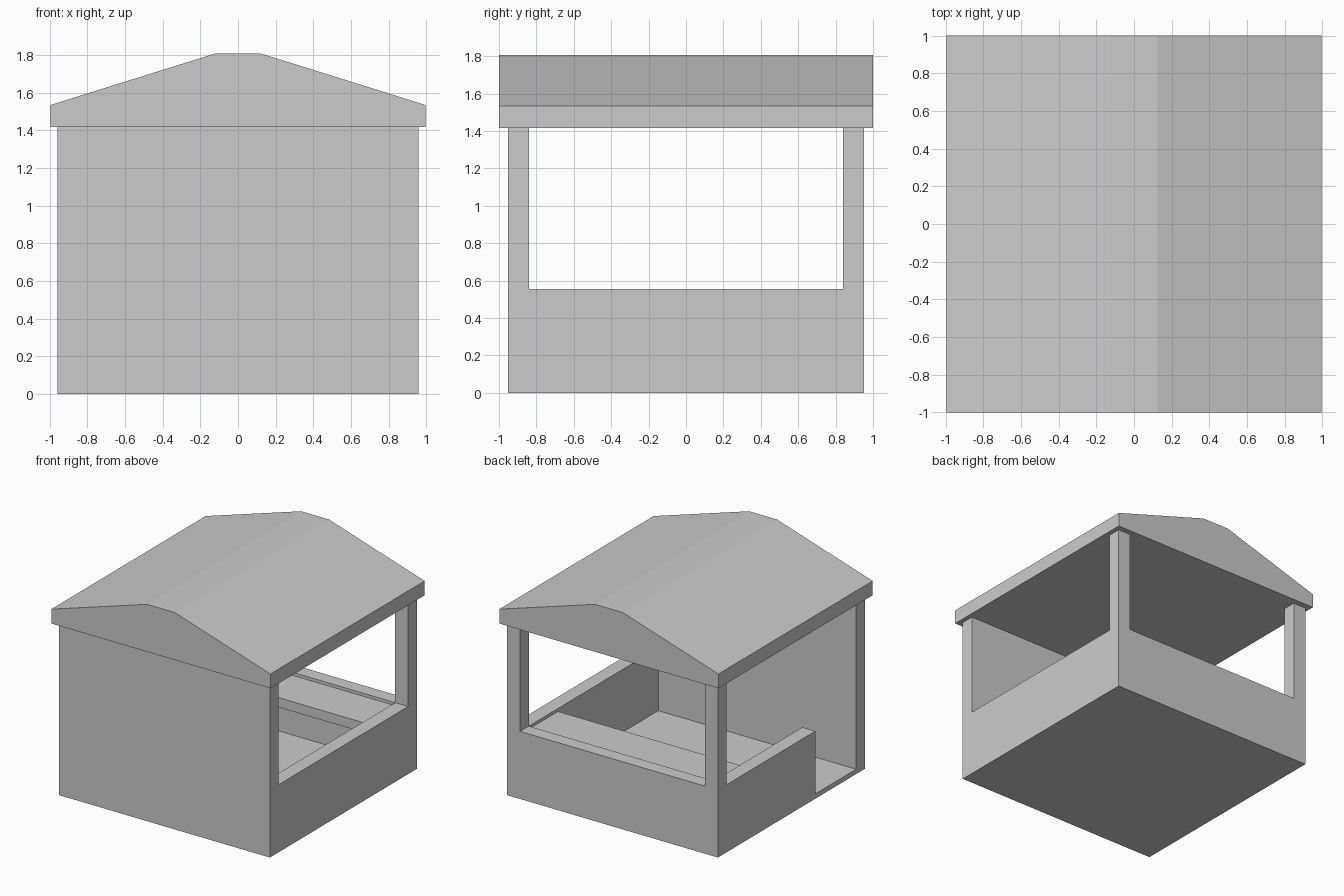
import bpy, bmesh

if "Cube" in bpy.data.objects:
    bpy.data.objects.remove(bpy.data.objects["Cube"])


def box(name, x0, x1, y0, y1, z0, z1):
    bm = bmesh.new()
    bmesh.ops.create_cube(bm, size=1)
    for v in bm.verts:
        v.co = ((x0 + x1) / 2 + v.co.x * (x1 - x0),
                (y0 + y1) / 2 + v.co.y * (y1 - y0),
                (z0 + z1) / 2 + v.co.z * (z1 - z0))
    me = bpy.data.meshes.new(name)
    bm.to_mesh(me)
    bm.free()
    ob = bpy.data.objects.new(name, me)
    bpy.context.collection.objects.link(ob)
    return ob


OUT_X, OUT_Y = 0.957, 0.953      # outer half sizes of the walls
IN = 0.84                        # inner half size
FLOOR, SILL, EAVE = 0.04, 0.555, 1.417

# Walls, posts and floor: a block with the room and openings cut out
walls = box("walls", -OUT_X, OUT_X, -OUT_Y, OUT_Y, 0, EAVE)
cuts = {
    "room_cutter": (-IN, IN, -IN, IN, FLOOR, 1.6),
    "side_openings_cutter": (-1.2, 1.2, -IN, IN, SILL, 1.6),
    "back_opening_cutter": (-IN, IN, 0, 1.2, SILL, 1.6),
    "doorway_cutter": (-1.2, 0, -IN, -0.31, FLOOR, 1.6),
}
for name, dims in cuts.items():
    cutter = box(name, *dims)
    cutter.hide_render = True
    cutter.hide_viewport = True
    cutter.display_type = 'WIRE'
    mod = walls.modifiers.new(name, 'BOOLEAN')
    mod.operation = 'DIFFERENCE'
    mod.solver = 'EXACT'
    mod.object = cutter

# Counter shelf along the back wall
box("counter", -IN, IN, 0.46, IN, 0.45, 0.53)

# Roof: gable profile with a flat ridge, extruded front to back
half = [(0.995, EAVE), (0.995, 1.535), (0.125, 1.807)]
profile = half + [(-x, z) for x, z in reversed(half)]
bm = bmesh.new()
face = bm.faces.new([bm.verts.new((x, -1, z)) for x, z in profile])
ext = bmesh.ops.extrude_face_region(bm, geom=[face])
bmesh.ops.translate(bm, vec=(0, 2, 0),
                    verts=[g for g in ext["geom"] if isinstance(g, bmesh.types.BMVert)])
bmesh.ops.recalc_face_normals(bm, faces=bm.faces)
me = bpy.data.meshes.new("roof")
bm.to_mesh(me)
bm.free()
bpy.context.collection.objects.link(bpy.data.objects.new("roof", me))
